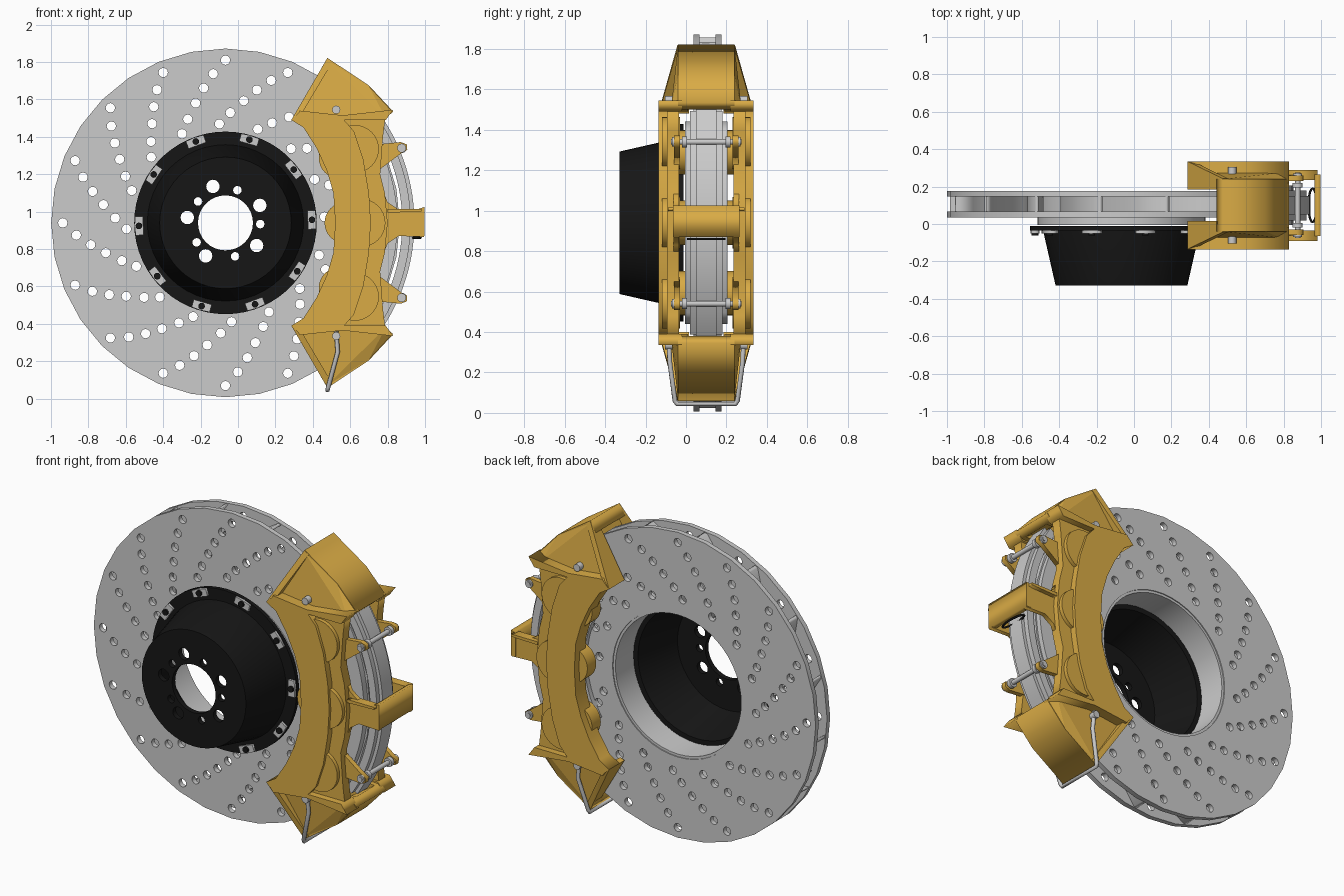
import bpy, bmesh, math
from mathutils import Vector
from math import cos, sin, radians, pi

if "Cube" in bpy.data.objects:
    bpy.data.objects.remove(bpy.data.objects["Cube"])

CX, CY, CZ = -0.067, 0.10, 0.94      # rotor axis and mid-plane


def material(name, col):
    m = bpy.data.materials.new(name)
    m.diffuse_color = (*col, 1)
    m.use_nodes = True
    m.node_tree.nodes["Principled BSDF"].inputs["Base Color"].default_value = m.diffuse_color
    return m


GOLD = material("gold_paint", (0.70, 0.41, 0.06))
BLACK = material("black_metal", (0.008, 0.008, 0.008))


def circle(r, n=24, x=0.0, z=0.0):
    return [(x + r * cos(2 * pi * i / n), z + r * sin(2 * pi * i / n)) for i in range(n)]


def polar(r, a):
    return (r * cos(radians(a)), r * sin(radians(a)))


def rel(pts):
    return [(x - CX, z - CZ) for x, z in pts]


def sym(half):
    """Complete an upper half outline with its lower reflection."""
    h = rel(half)
    return h + [(x, -z) for x, z in reversed(h) if abs(z) > 1e-4]


def finish(name, mesh, mat=None, mirror="", smooth=False):
    ob = bpy.data.objects.new(name, mesh)
    bpy.context.collection.objects.link(ob)
    ob.location = (CX, CY, CZ)
    if mat:
        mesh.materials.clear()
        mesh.materials.append(mat)
    if smooth:
        mesh.shade_smooth()
        mesh.set_sharp_from_angle(angle=radians(32))
    if mirror:
        m = ob.modifiers.new("mirror", 'MIRROR')
        m.use_axis = [a in mirror for a in "xyz"]
        m.use_mirror_merge = False
    return ob


def plate(name, loops, y0, y1, mat=None, mirror="", smooth=False):
    """Flat outline(s) in the disc plane, with holes, given thickness in y."""
    cu = bpy.data.curves.new(name + "_outline", 'CURVE')
    cu.dimensions, cu.fill_mode, cu.extrude = '2D', 'BOTH', (y1 - y0) / 2
    for loop in loops:
        s = cu.splines.new('POLY')
        s.points.add(len(loop) - 1)
        for p, (x, z) in zip(s.points, loop):
            p.co = (x, z, 0, 1)
        s.use_cyclic_u = True
    tmp = bpy.data.objects.new("tmp", cu)
    bpy.context.collection.objects.link(tmp)
    me = bpy.data.meshes.new_from_object(tmp.evaluated_get(bpy.context.evaluated_depsgraph_get()))
    bpy.data.objects.remove(tmp)
    mid = (y0 + y1) / 2 - CY
    bm = bmesh.new()
    bm.from_mesh(me)
    for v in bm.verts:
        x, y, z = v.co
        v.co = (x, mid - z, y)
    bmesh.ops.remove_doubles(bm, verts=bm.verts, dist=1e-5)
    bmesh.ops.recalc_face_normals(bm, faces=bm.faces)
    bm.to_mesh(me)
    bm.free()
    return finish(name, me, mat, mirror, smooth)


def hull(name, pts, mat, mirror):
    bm = bmesh.new()
    for x, y, z in pts:
        bm.verts.new((x - CX, y - CY, z - CZ))
    bmesh.ops.convex_hull(bm, input=bm.verts)
    me = bpy.data.meshes.new(name)
    bm.to_mesh(me)
    bm.free()
    return finish(name, me, mat, mirror)


def wire(name, pts, r, mat=None, cyclic=False):
    cu = bpy.data.curves.new(name, 'CURVE')
    cu.dimensions, cu.bevel_depth, cu.bevel_resolution = '3D', r, 2
    cu.use_fill_caps = True
    s = cu.splines.new('POLY')
    s.points.add(len(pts) - 1)
    for p, c in zip(s.points, pts):
        p.co = (*c, 1)
    s.use_cyclic_u = cyclic
    ob = bpy.data.objects.new(name, cu)
    bpy.context.collection.objects.link(ob)
    if mat:
        cu.materials.append(mat)


def lathe(name, prof, mat, n=48):
    bm = bmesh.new()
    rings = [[bm.verts.new((r * cos(2 * pi * i / n), y - CY, r * sin(2 * pi * i / n)))
              for i in range(n)] for r, y in prof]
    for a, b in zip(rings, rings[1:] + rings[:1]):
        for i in range(n):
            bm.faces.new((a[i], a[(i + 1) % n], b[(i + 1) % n], b[i]))
    bmesh.ops.recalc_face_normals(bm, faces=bm.faces)
    me = bpy.data.meshes.new(name)
    bm.to_mesh(me)
    bm.free()
    return finish(name, me, mat, smooth=True)


def arc_band(r0, r1, a, n=16):
    angs = [-a + 2 * a * i / n for i in range(n + 1)]
    return [polar(r1, t) for t in angs] + [polar(r0, t) for t in reversed(angs)]


# Vented rotor: two drilled plates with spiral vanes between
SPIRAL = [(.87, 0), (.80, 4.7), (.73, 9.2), (.66, 14), (.59, 20), (.53, 26)]
holes = [circle(.025, 12, *polar(r, k * 22.5 + a)) for k in range(16) for r, a in SPIRAL]
plate("rotor_front_plate", [circle(.932, 32), circle(.44, 48)] + holes, .036, .066)
plate("rotor_rear_plate", [circle(.932, 32), circle(.44, 48)] + holes, .146, .176)
vanes = []
for k in range(16):
    path = [(.922, -4)] + SPIRAL[1:] + [(.46, 33)]
    b = k * 22.5 + 11
    vanes.append([polar(r, b + a - .6 / r) for r, a in path] +
                 [polar(r, b + a + .6 / r) for r, a in reversed(path)])
plate("rotor_vanes", vanes, .064, .148)
lathe("rotor_inner_ring", [(.425, -.005), (.45, -.005), (.45, .17), (.425, .17)], None)

# Black hub bell with stud holes, flange, clips and bolts
studs = [circle(.036, 16, *polar(.206, a)) for a in (109, 27, -36, -121, 172)]
studs += [circle(.023, 12, *polar(.186, 70 + 72 * k)) for k in range(5)]
plate("bell_face", [circle(.352, 48), circle(.147, 32)] + studs, -.33, -.30, BLACK)
lathe("bell_wall", [(.352, -.33), (.418, -.04), (.418, -.012), (.40, -.012), (.335, -.30)], BLACK)
plate("bell_flange", [circle(.488, 60), circle(.405, 48)], -.036, -.012, BLACK)
clips, bolts = [], []
for k in range(10):
    a = 2 + 36 * k
    u, v = Vector(polar(1, a)), Vector(polar(1, a + 90))
    clips.append([tuple(u * p + v * q) for p, q in
                  ((.44, -.05), (.482, -.05), (.486, 0), (.482, .05), (.44, .05))])
    bolts.append(circle(.018, 12, *polar(.463, a)))
plate("flange_clips", clips, -.05, -.03)
plate("flange_bolts", bolts, -.062, -.03, BLACK)

# Caliper side bodies: face plate and stepped outer body
plate("caliper_face", [sym([(.52, .94), (.51, 1.1), (.475, 1.22), (.42, 1.34), (.35, 1.45),
                            (.285, 1.49), (.33, 1.535), (.55, 1.51), (.62, 1.43), (.67, 1.28),
                            (.70, 1.1), (.71, .94)])], -.135, -.035, GOLD, "y")
plate("caliper_outer_body", [sym([(.58, .94), (.48, 1.40), (.55, 1.50), (.79, 1.52), (.775, 1.4),
                                  (.76, 1.2), (.785, 1.1), (.80, .94)])], -.095, -.035, GOLD, "y")
for label, x, z, m in (("end", .625, 1.335, "yz"), ("middle", .66, .94, "y")):
    px, pz = x - CX, z - CZ
    plate(label + "_piston_housing", [circle(.128, 32, px, pz)], -.118, -.03, GOLD, m, True)
    plate(label + "_piston", [circle(.11, 32, px * .88, pz * .88)], -.09, -.005, GOLD, m, True)
plate("brake_pad", [arc_band(.61, .92, 33)], -.005, .034, None, "y")

# Caliper ends: shelf, sloped panel, end wall and bridge over the rotor
plate("caliper_shelf", [rel([(.31, 1.505), (.55, 1.49), (.79, 1.49), (.83, 1.545), (.56, 1.515),
                             (.33, 1.54)])], -.135, -.02, GOLD, "yz")
hull("caliper_end_panel",
     [(x, y, z) for x, z in ((.475, 1.81), (.70, 1.67), (.82, 1.54)) for y in (-.04, .01)] +
     [(x, y, z) for x, z in ((.30, 1.50), (.55, 1.49), (.79, 1.5)) for y in (-.075, .01)],
     GOLD, "yz")
hull("caliper_end_wall",
     [(x, y, z) for x, z in ((.285, 1.49), (.315, 1.48)) for y in (-.135, .015)] +
     [(x, y, z) for x, z in ((.477, 1.82), (.505, 1.80)) for y in (-.042, .015)],
     GOLD, "yz")
plate("caliper_bridge", [rel([(.478, 1.822), (.70, 1.675), (.83, 1.535), (.79, 1.50),
                              (.64, 1.60), (.44, 1.757)])], -.04, .24, GOLD, "z")
plate("end_bolts", [circle(.022, 12, .525 - CX, 1.545 - CZ)], -.105, -.05, None, "yz", True)

# Centre bracket across the caliper
plate("bracket_arm", [sym([(.995, .94), (.995, 1.015), (.86, 1.01), (.80, 1.05), (.755, 1.16),
                           (.72, .94)])], -.062, -.035, GOLD, "y")
plate("bracket_strap", [rel([(.965, .87), (.997, .87), (.997, 1.025), (.965, 1.015)])],
      -.065, .265, GOLD)
plate("bracket_rib", [rel([(.80, .995), (.98, 1.0), (.98, 1.015), (.80, 1.015)])],
      -.09, -.035, GOLD, "y")

# Retaining pins on gold ears
plate("pin_ear", [rel([(.75, 1.22), (.87, 1.31), (.905, 1.33), (.902, 1.36), (.87, 1.372),
                       (.75, 1.36)])], -.06, -.03, GOLD, "yz")
pin = (.875 - CX, 1.34 - CZ)
plate("retaining_pin", [circle(.014, 16, *pin)], -.075, .275, None, "z", True)
plate("pin_head", [circle(.024, 16, *pin)], -.07, -.056, None, "yz", True)
plate("pin_collar", [circle(.027, 16, *pin)], -.02, .005, None, "yz", True)

# Smooth cover band above the rotor rim, and a black spring loop
plate("pad_cover_band", [arc_band(.945, .99, 34, 24)], .02, .18, None, "", True)
plate("pad_cover_ridge", [arc_band(.96, 1.01, 34, 24)], .05, .15, None, "", True)
wire("spring_loop", [(.955 + .022 * cos(t), .1 + .09 * sin(t), .86)
                     for t in (2 * pi * i / 24 for i in range(24))], .006, BLACK, True)

# Crossover fluid pipe at the lower end
side = [(.525, -.085, .36), (.533, -.08, .25), (.482, -.055, .06), (.478, -.045, .045)]
wire("crossover_pipe", side + [(x, 2 * CY - y, z) for x, y, z in reversed(side)], .012)
